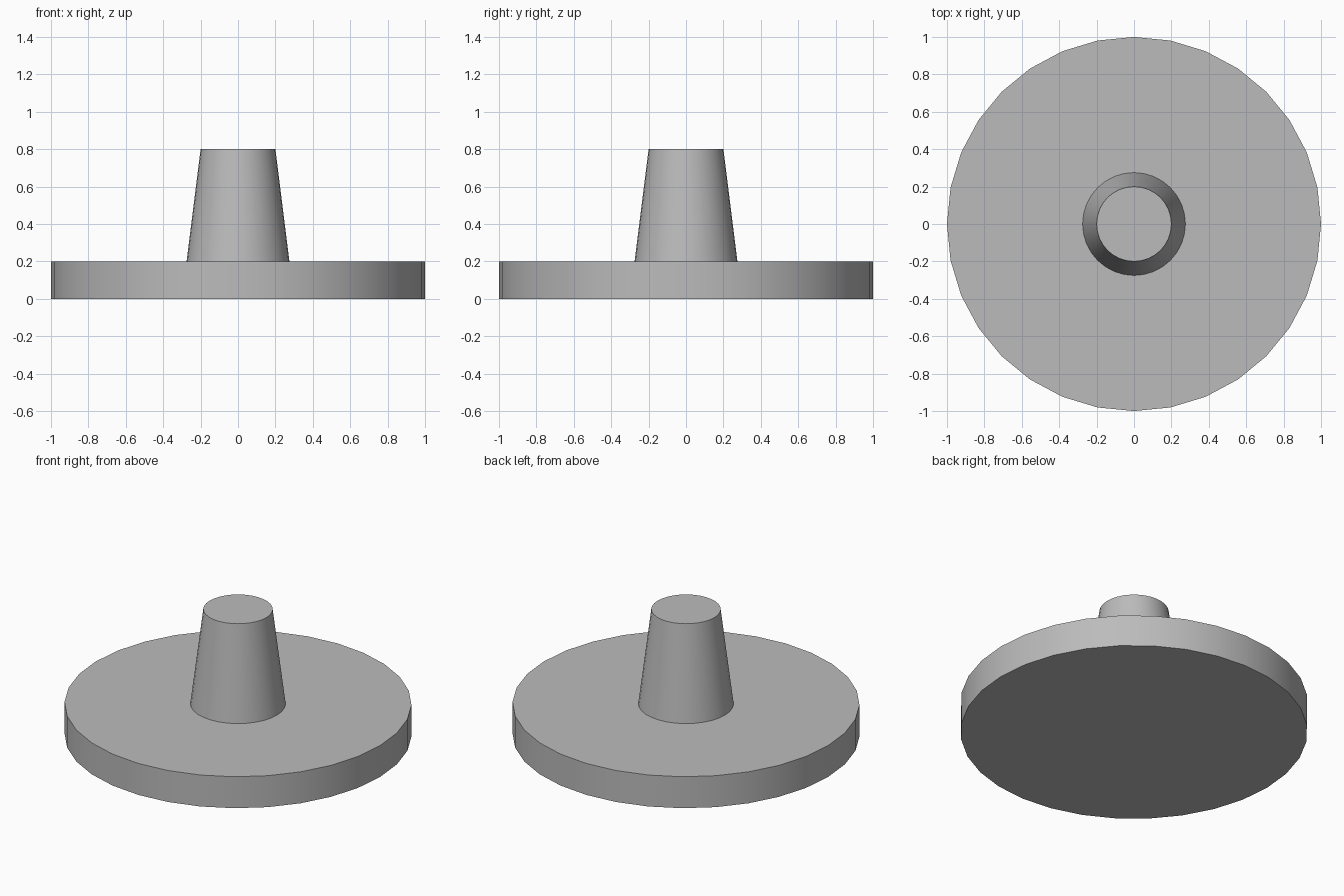
import bpy
import math

cube = bpy.data.objects.get("Cube")
if cube:
    bpy.data.objects.remove(cube, do_unlink=True)

# Single plain grey material
grey = bpy.data.materials.new("plain_grey")
grey.use_nodes = True
colour = (0.5, 0.5, 0.5, 1)
grey.diffuse_color = colour
grey.node_tree.nodes["Principled BSDF"].inputs["Base Color"].default_value = colour


def round_part(name, r_bottom, r_top, height, sides):
    """Upright round solid standing on the ground."""
    bpy.ops.mesh.primitive_cone_add(vertices=sides, radius1=r_bottom, radius2=r_top,
                                    depth=height, location=(0, 0, height / 2))
    part = bpy.context.object
    part.name = name
    part.data.materials.append(grey)
    bpy.ops.object.shade_smooth_by_angle(angle=math.radians(30))
    return part


# Flat base disc
round_part("base_disc", 1, 1, 0.2, 32)

# Tapered post running up through the disc, its foot lifted off the underside
post = round_part("tapered_post", 0.3, 0.2, 0.8, 32)
for v in post.data.vertices:
    if v.co.z < 0:
        v.co.x *= 0.275 / 0.3
        v.co.y *= 0.275 / 0.3
        v.co.z += 0.2
